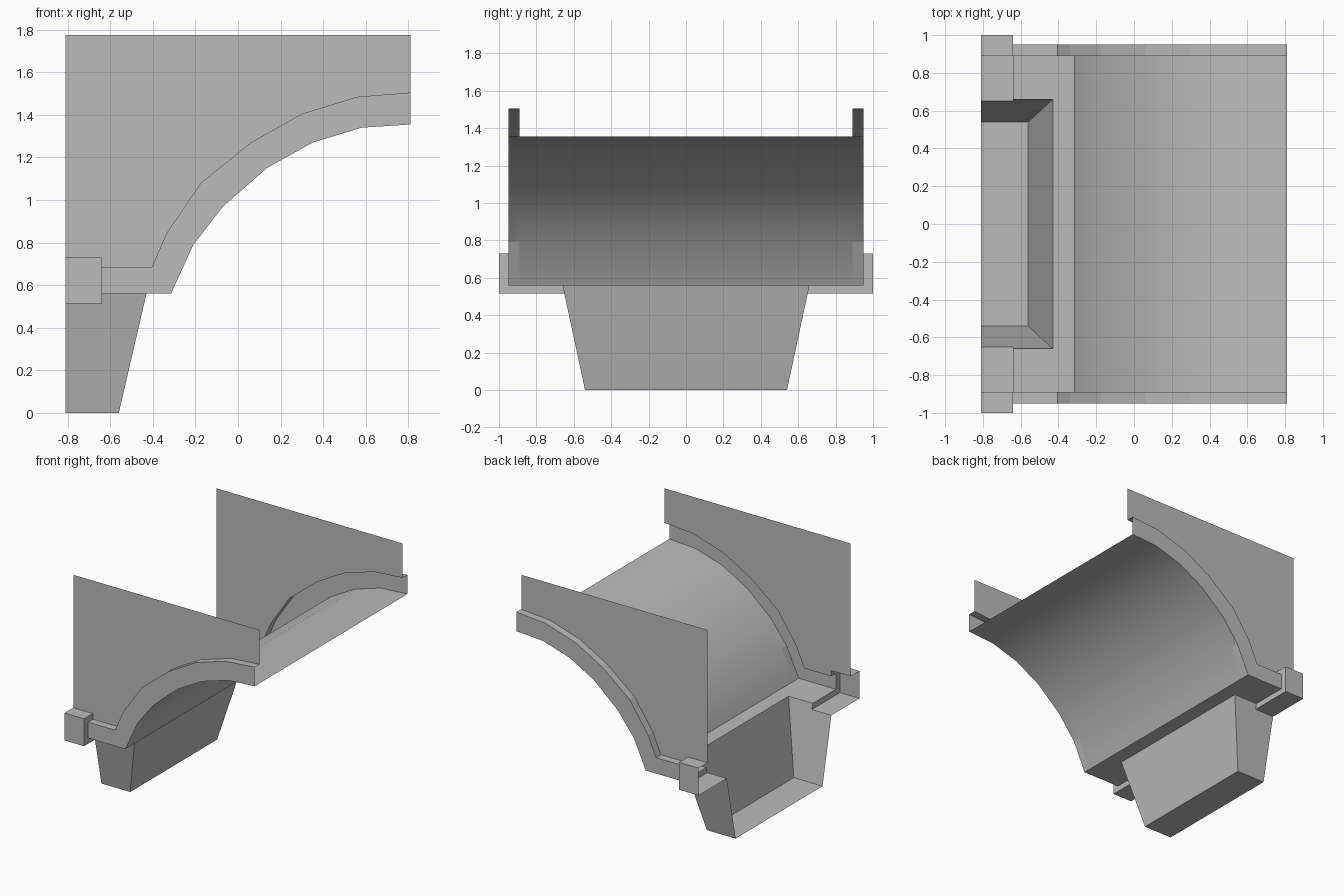
import bpy
import bmesh

old = bpy.data.objects.get("Cube")
if old:
    bpy.data.objects.remove(old)

stone = bpy.data.materials.new("grey_stone")
stone.use_nodes = True
GREY = (0.5, 0.5, 0.5, 1.0)
stone.diffuse_color = GREY
stone.node_tree.nodes["Principled BSDF"].inputs["Base Color"].default_value = GREY

# Main dimensions
LEFT, RIGHT, TOP = -0.81, 0.81, 1.775
RING_Y, WALL_Y, BLOCK_Y = -0.95, -0.89, -1.0
BLOCK_X, PIER_X, FOOT_X = -0.64, -0.43, -0.56
SOFFIT_Z, LEDGE_Z = 0.56, 0.685
BLOCK_LOW, BLOCK_TOP = 0.515, 0.73
PIER_Y, PIER_SIDE, FOOT_Y = -0.66, -0.65, -0.54

# Arch curves in x, z
inner = [(-0.315, SOFFIT_Z), (-0.21, 0.79), (-0.07, 0.97), (0.135, 1.15),
         (0.35, 1.27), (0.58, 1.34), (RIGHT, 1.355)]
outer = [(-0.405, LEDGE_Z), (-0.335, 0.845), (-0.175, 1.08), (0.06, 1.27),
         (0.30, 1.405), (0.56, 1.485), (RIGHT, 1.505)]


def at_y(points, y):
    return [(x, y, z) for x, z in points]


def build(name, polygons, mirror=True):
    """Open shell from polygons, welded and mirrored front to back."""
    bm = bmesh.new()
    for poly in polygons:
        bm.faces.new([bm.verts.new(p) for p in poly])
    bmesh.ops.remove_doubles(bm, verts=bm.verts, dist=0.0005)
    mesh = bpy.data.meshes.new(name)
    bm.to_mesh(mesh)
    bm.free()
    mesh.materials.append(stone)
    obj = bpy.data.objects.new(name, mesh)
    bpy.context.collection.objects.link(obj)
    if mirror:
        mod = obj.modifiers.new("front_back", 'MIRROR')
        mod.use_axis = (False, True, False)
        mod.use_clip = True
    return obj


def strip(a, b):
    """Quads between two matching rows of points."""
    return [(a[i], b[i], b[i + 1], a[i + 1]) for i in range(len(a) - 1)]


# Parapet wall above the arch
wall_outline = [(LEFT, BLOCK_TOP), (BLOCK_X, BLOCK_TOP), (BLOCK_X, LEDGE_Z)]
wall_outline += outer + [(RIGHT, TOP), (LEFT, TOP)]
build("parapet_wall", [at_y(wall_outline, WALL_Y)])

# Raised arch ring with its upper ledge
low = [(BLOCK_X, SOFFIT_Z)] + inner
high = [(BLOCK_X, LEDGE_Z)] + outer
build("arch_ring", strip(at_y(high, RING_Y), at_y(low, RING_Y))
      + strip(at_y(high, WALL_Y), at_y(high, RING_Y)))

# Curved vault underside, with flat springing corners
rows = [RING_Y, WALL_Y, -WALL_Y, -RING_Y]
faces = []
for y0, y1 in zip(rows, rows[1:]):
    faces += strip(at_y(inner, y0), at_y(inner, y1))
vault = build("arch_vault", faces, mirror=False)
for face in vault.data.polygons:
    corner = face.center.z < 0.7 and abs(face.center.y) > abs(WALL_Y)
    face.use_smooth = not corner
vault.data.flip_normals()

# Flat springing soffit around the pier
build("springing_soffit", [[(x, y, SOFFIT_Z) for x, y in (
    (BLOCK_X, RING_Y), (BLOCK_X, PIER_Y), (PIER_X, PIER_Y), (PIER_X, 0),
    (inner[0][0], 0), (inner[0][0], RING_Y))]])

# Impost block: front, top, underside and stepped end
build("impost_block", [
    at_y([(LEFT, BLOCK_LOW), (BLOCK_X, BLOCK_LOW), (BLOCK_X, BLOCK_TOP), (LEFT, BLOCK_TOP)], BLOCK_Y),
    [(LEFT, BLOCK_Y, BLOCK_TOP), (BLOCK_X, BLOCK_Y, BLOCK_TOP),
     (BLOCK_X, WALL_Y, BLOCK_TOP), (LEFT, WALL_Y, BLOCK_TOP)],
    [(LEFT, PIER_SIDE, BLOCK_LOW), (BLOCK_X, PIER_SIDE, BLOCK_LOW),
     (BLOCK_X, BLOCK_Y, BLOCK_LOW), (LEFT, BLOCK_Y, BLOCK_LOW)],
    [(BLOCK_X, y, z) for y, z in (
        (BLOCK_Y, BLOCK_LOW), (PIER_SIDE, BLOCK_LOW), (PIER_Y, SOFFIT_Z),
        (RING_Y, SOFFIT_Z), (RING_Y, LEDGE_Z), (WALL_Y, LEDGE_Z),
        (WALL_Y, BLOCK_TOP), (BLOCK_Y, BLOCK_TOP))],
])

# Tapered hollow pier: side, inner face and base
build("pier", [
    [(LEFT, FOOT_Y, 0), (FOOT_X, FOOT_Y, 0), (PIER_X, PIER_Y, SOFFIT_Z),
     (BLOCK_X, PIER_Y, SOFFIT_Z), (BLOCK_X, PIER_SIDE, BLOCK_LOW), (LEFT, PIER_SIDE, BLOCK_LOW)],
    [(FOOT_X, FOOT_Y, 0), (FOOT_X, 0, 0), (PIER_X, 0, SOFFIT_Z), (PIER_X, PIER_Y, SOFFIT_Z)],
    [(LEFT, 0, 0), (FOOT_X, 0, 0), (FOOT_X, FOOT_Y, 0), (LEFT, FOOT_Y, 0)],
])
